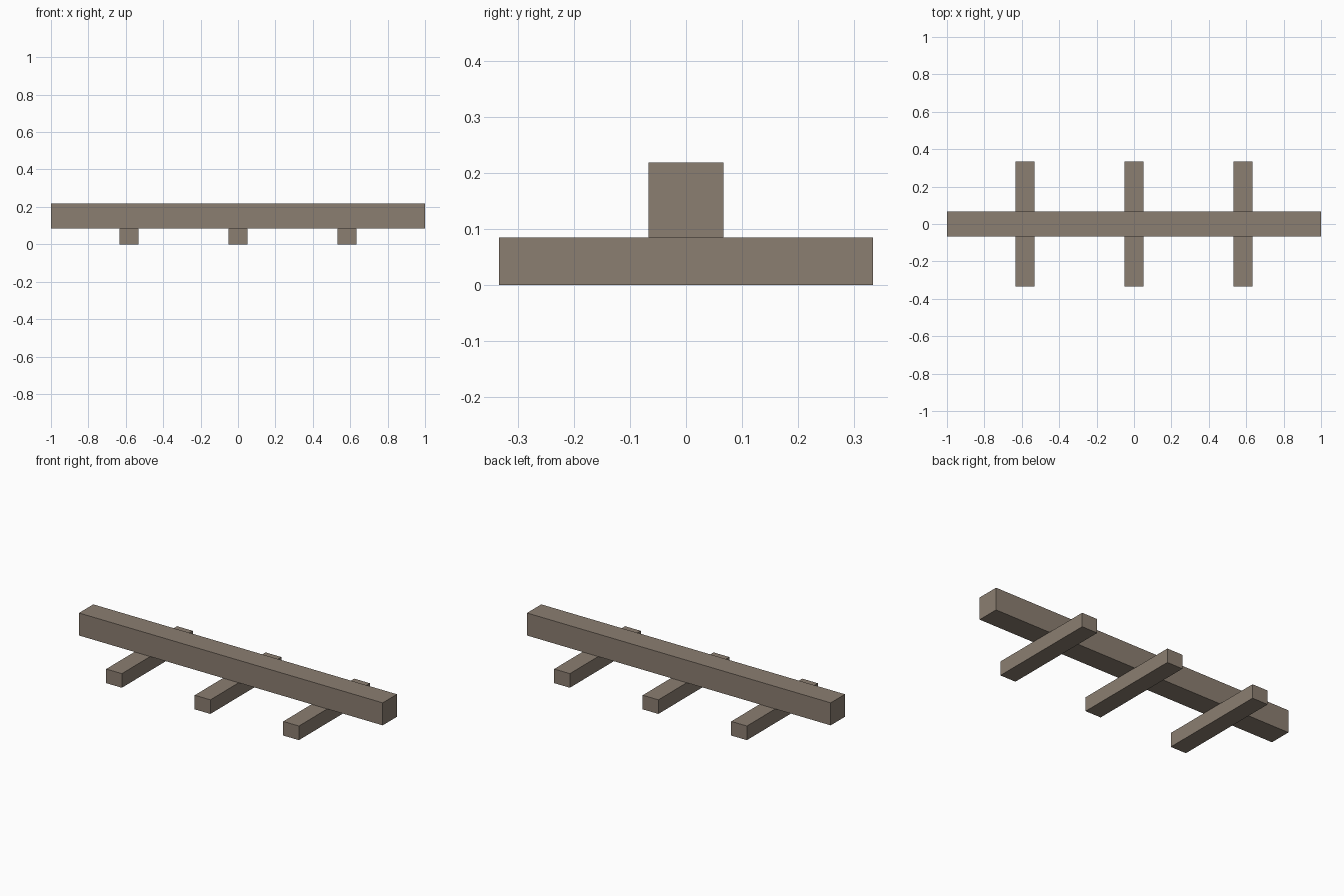
import bpy

if "Cube" in bpy.data.objects:
    bpy.data.objects.remove(bpy.data.objects["Cube"])

wood = bpy.data.materials.new("weathered_wood")
wood.diffuse_color = (0.26, 0.21, 0.165, 1)
wood.use_nodes = True
wood.node_tree.nodes["Principled BSDF"].inputs["Base Color"].default_value = wood.diffuse_color


def box(name, center, size):
    """Add a flat-faced box with its dimensions baked into the mesh."""
    bpy.ops.mesh.primitive_cube_add(size=1, location=center)
    obj = bpy.context.object
    obj.name = name
    obj.scale = size
    bpy.ops.object.transform_apply(location=False, rotation=False, scale=True)
    obj.data.materials.append(wood)
    return obj


SUPPORT_H = 0.084
BEAM_H = 0.134

# Long beam resting on the supports
box("beam", (0, 0, SUPPORT_H + BEAM_H / 2), (2, 0.134, BEAM_H))

# Three cross supports on the ground
for side, x in (("left", -0.583), ("middle", 0), ("right", 0.583)):
    box(f"{side}_support", (x, 0, SUPPORT_H / 2), (0.103, 0.667, SUPPORT_H))
